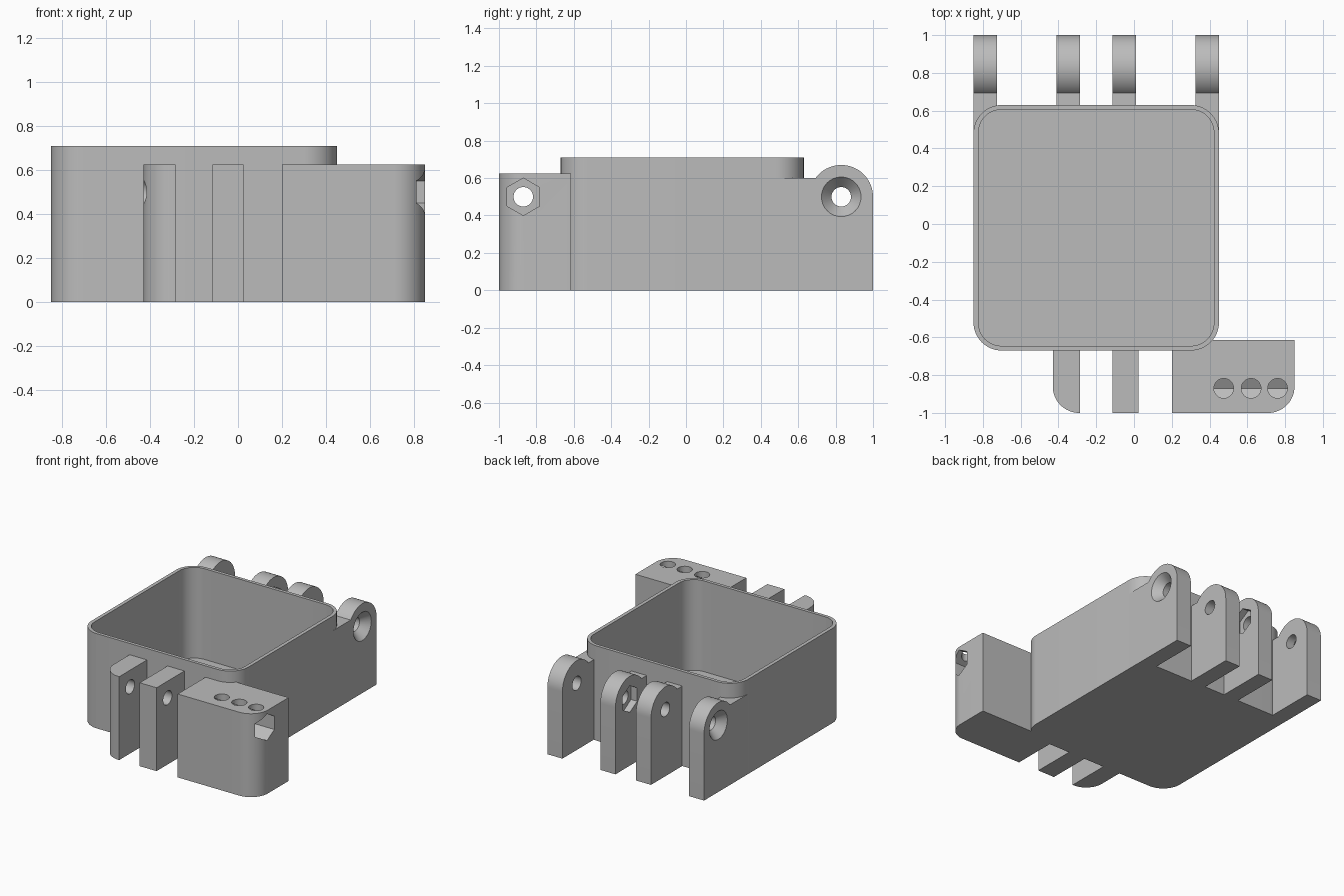
import bpy, bmesh, math
from math import cos, sin, pi, radians

cube = bpy.data.objects.get("Cube")
if cube:
    bpy.data.objects.remove(cube, do_unlink=True)

grey = bpy.data.materials.new("plain grey")
grey.use_nodes = True
grey.diffuse_color = (0.5, 0.5, 0.5, 1)
grey.node_tree.nodes["Principled BSDF"].inputs["Base Color"].default_value = (0.5, 0.5, 0.5, 1)


def arc(cx, cy, r, a0, a1, n=16):
    angles = [radians(a0 + (a1 - a0) * i / n) for i in range(n + 1)]
    return [(cx + r * cos(a), cy + r * sin(a)) for a in angles]


def ring(cx, cy, r, n=32, turn=0):
    return arc(cx, cy, r, turn, turn + 360, n)[:-1]


def rounded_rect(x0, x1, y0, y1, r):
    return (arc(x1 - r, y1 - r, r, 0, 90) + arc(x0 + r, y1 - r, r, 90, 180)
            + arc(x0 + r, y0 + r, r, 180, 270) + arc(x1 - r, y0 + r, r, 270, 360))


def loft(name, bottom, top, lo, hi, axis="Z"):
    """Solid between two matching outlines at lo and hi along an axis."""
    def place(p, w):
        return (p[0], p[1], w) if axis == "Z" else (w, p[0], p[1])
    bm = bmesh.new()
    a = [bm.verts.new(place(p, lo)) for p in bottom]
    b = [bm.verts.new(place(p, hi)) for p in top]
    bm.faces.new(a)
    bm.faces.new(b)
    for i in range(len(a)):
        j = (i + 1) % len(a)
        bm.faces.new((a[i], a[j], b[j], b[i]))
    bmesh.ops.recalc_face_normals(bm, faces=bm.faces)
    mesh = bpy.data.meshes.new(name)
    bm.to_mesh(mesh)
    bm.free()
    ob = bpy.data.objects.new(name, mesh)
    bpy.context.collection.objects.link(ob)
    mesh.materials.append(grey)
    return ob


def prism(name, outline, lo, hi, axis="Z"):
    return loft(name, outline, outline, lo, hi, axis)


def finish(ob, cutters):
    """Cut the part with each cutter, drop the cutters, shade it."""
    bpy.ops.object.select_all(action="DESELECT")
    bpy.context.view_layer.objects.active = ob
    ob.select_set(True)
    for c in cutters:
        m = ob.modifiers.new("cut", "BOOLEAN")
        m.operation, m.solver, m.object = "DIFFERENCE", "EXACT", c
        bpy.ops.object.modifier_apply(modifier=m.name)
        bpy.data.objects.remove(c, do_unlink=True)
    bpy.ops.object.shade_smooth_by_angle(angle=radians(30))


FLOOR, RIM, SHELF, FRONT_TOP = 0.03, 0.71, 0.60, 0.625
BACK_Y, FRONT_Y, PIN_Z = 0.83, -0.87, 0.50
HOLE, NUT, SINK = 0.052, 0.10, 0.105


def cavity():
    return prism("cavity_cutter", rounded_rect(-0.823, 0.423, -0.645, 0.605, 0.12), FLOOR, 1)


def bore(y, x0, x1):
    return prism("bore_cutter", ring(y, PIN_Z, HOLE), x0, x1, "X")


def nut(y, x0, x1):
    return prism("nut_cutter", ring(y, PIN_Z, NUT, 6, 30), x0, x1, "X")


# Open box
box = prism("box", rounded_rect(-0.85, 0.45, -0.67, 0.63, 0.15), 0, RIM)
finish(box, [cavity()])


# Back hinge lugs with rounded tops
def hinge_lug(name, x0, x1, y0, extra):
    outline = [(y0, 0), (1, 0)] + arc(BACK_Y, PIN_Z, 0.17, 0, 144, 28) + [(y0, SHELF)]
    finish(prism(name, outline, x0, x1, "X"), [cavity(), bore(BACK_Y, x0 - 0.1, x1 + 0.1)] + extra)


def countersink(x, inward):
    wide, small = ring(BACK_Y, PIN_Z, SINK + 0.01), ring(BACK_Y, PIN_Z, HOLE)
    return loft("sink_cutter", wide, small, x - 0.01 * inward, x + 0.06 * inward, "X")


hinge_lug("hinge_lug_outer_right", -0.85, -0.725, 0.48, [countersink(-0.85, 1)])
hinge_lug("hinge_lug_inner_right", -0.41, -0.285, 0.615, [nut(BACK_Y, -0.335, -0.2)])
hinge_lug("hinge_lug_inner_left", -0.115, 0.01, 0.615, [nut(BACK_Y, -0.2, -0.065)])
hinge_lug("hinge_lug_outer_left", 0.325, 0.45, 0.48, [countersink(0.45, -1)])

# Front latch lugs
r = 0.14
lug = prism("latch_lug_right", [(-0.285, -0.655), (-0.43, -0.655)]
            + arc(-0.43 + r, -1 + r, r, 180, 270) + [(-0.285, -1)], 0, FRONT_TOP)
finish(lug, [bore(FRONT_Y, -0.6, -0.2)])
lug = prism("latch_lug_middle", [(-0.115, -0.655), (-0.115, -1), (0.025, -1), (0.025, -0.655)],
            0, FRONT_TOP)
finish(lug, [bore(FRONT_Y, -0.2, 0.1)])

# Front latch block with a deep hexagonal pocket and three drop holes
block = prism("latch_block", [(0.85, -0.615), (0.2, -0.615), (0.2, -1)]
              + arc(0.85 - r, -1 + r, r, 270, 360), 0, FRONT_TOP)
drops = [prism("drop_cutter", ring(x, FRONT_Y, HOLE), PIN_Z, 0.8) for x in (0.475, 0.62, 0.76)]
finish(block, [cavity(), bore(FRONT_Y, 0.1, 0.95), nut(FRONT_Y, 0.34, 0.95)] + drops)
